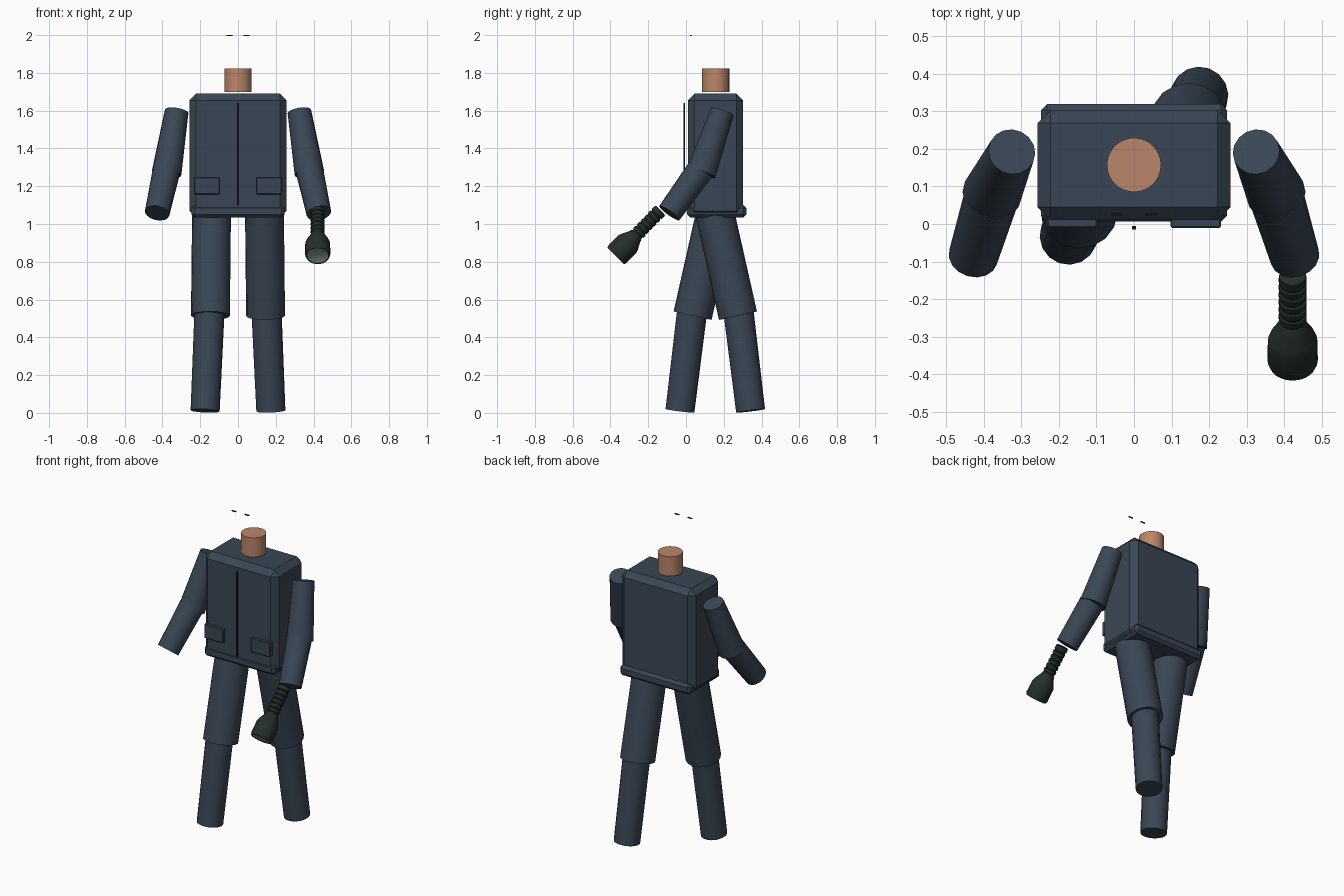
import bpy, bmesh, math
from mathutils import Vector, Matrix

if "Cube" in bpy.data.objects:
    bpy.data.objects.remove(bpy.data.objects["Cube"])


def material(name, rgb):
    m = bpy.data.materials.new(name)
    m.diffuse_color = (*rgb, 1)
    m.use_nodes = True
    m.node_tree.nodes["Principled BSDF"].inputs["Base Color"].default_value = m.diffuse_color
    return m


CLOTH = material("navy cloth", (0.042, 0.062, 0.09))
SKIN = material("skin", (0.50, 0.24, 0.145))
BLACK = material("black", (0.008, 0.009, 0.012))
RUBBER = material("dark green rubber", (0.018, 0.028, 0.023))
GLASS = material("lens glass", (0.26, 0.33, 0.29))


def finish(bm, name, mats, smooth):
    bmesh.ops.recalc_face_normals(bm, faces=bm.faces[:])
    me = bpy.data.meshes.new(name)
    bm.to_mesh(me)
    bm.free()
    for m in mats:
        me.materials.append(m)
    ob = bpy.data.objects.new(name, me)
    bpy.context.collection.objects.link(ob)
    if smooth:
        bpy.ops.object.select_all(action='DESELECT')
        ob.select_set(True)
        bpy.context.view_layer.objects.active = ob
        bpy.ops.object.shade_smooth_by_angle(angle=math.radians(35))
    return ob


def box(name, lo, hi, mat, bevel=0.0):
    lo, hi = Vector(lo), Vector(hi)
    bm = bmesh.new()
    bmesh.ops.create_cube(bm, size=1, matrix=Matrix.Translation((lo + hi) / 2)
                          @ Matrix.Diagonal((*(hi - lo), 1)))
    if bevel:
        bmesh.ops.bevel(bm, geom=bm.edges[:], offset=bevel, segments=1,
                        profile=0.5, affect='EDGES')
    return finish(bm, name, [mat], False)


def lathe(name, start, end, profile, mat, sides=16, lens=False):
    """Surface of revolution; profile = (distance along the axis, radius)."""
    start, axis = Vector(start), Vector(end) - Vector(start)
    rot = axis.to_track_quat('Z', 'Y').to_matrix()
    bm = bmesh.new()
    rings = []
    for d, r in profile:
        rings.append([bm.verts.new(start + rot @ Vector(
            (r * math.cos(a), r * math.sin(a), d)))
            for a in (2 * math.pi * i / sides for i in range(sides))])
    for a, b in zip(rings, rings[1:]):
        for i in range(sides):
            j = (i + 1) % sides
            bm.faces.new((a[i], a[j], b[j], b[i]))
    bm.faces.new(rings[0])
    cap = bm.faces.new(rings[-1])
    if lens:
        cap.material_index = 1
    return finish(bm, name, [mat, GLASS] if lens else [mat], True)


def limb(name, start, end, r0, r1):
    length = (Vector(end) - Vector(start)).length
    return lathe(name, start, end, [(0, r0), (length, r1)], CLOTH)


# Jacket body with chamfered edges, hem band, zip and pockets
box("jacket_body", (-0.257, 0.01, 1.035), (0.257, 0.303, 1.69), CLOTH, 0.035)
box("jacket_hem", (-0.247, 0.006, 1.035), (0.247, 0.319, 1.10), CLOTH, 0.016)
box("jacket_zip", (-0.005, -0.014, 1.10), (0.005, -0.005, 1.64), BLACK)

# Neck
lathe("neck", (0, 0.157, 1.70), (0, 0.157, 1.823),
      [(0, 0.072), (0.123, 0.072)], SKIN, 32)

for side, s in (("left", -1), ("right", 1)):
    xs = sorted((s * 0.097, s * 0.232))
    box(side + "_pocket", (xs[0], -0.01, 1.157), (xs[1], 0.02, 1.247), CLOTH, 0.004)
    # Brow marks
    xb = sorted((s * 0.03, s * 0.06))
    box(side + "_brow", (xb[0], 0.022, 1.994), (xb[1], 0.028, 2.0), BLACK)
    # Arms
    limb(side + "_upper_arm", (s * 0.325, 0.192, 1.595), (s * 0.378, 0.08, 1.27),
         0.063, 0.079)
    limb(side + "_forearm", (s * 0.378, 0.075, 1.285), (s * 0.428, -0.088, 1.058),
         0.073, 0.066)
    # Legs, left striding forward and right trailing
    y = 0.155
    limb(side + "_thigh", (s * 0.14, y - s * 0.006, 1.075), (s * 0.146, y + s * 0.12, 0.515),
         0.103, 0.103)
    limb(side + "_shin", (s * 0.15, y + s * 0.12, 0.56), (s * 0.174, y + s * 0.187, 0.011),
         0.08, 0.077)

# Torch: ribbed grip, flared head and lens
prof = [(0, 0.03), (0.004, 0.036)]
for i in range(6):
    d = 0.012 + i * 0.028
    prof += [(d, 0.037), (d + 0.016, 0.037), (d + 0.019, 0.032), (d + 0.025, 0.032)]
prof += [(0.185, 0.038), (0.20, 0.043), (0.232, 0.06), (0.25, 0.066),
         (0.325, 0.067), (0.339, 0.062), (0.335, 0.056)]
lathe("torch", (0.422, -0.135, 1.073), (0.422, -0.373, 0.83), prof, RUBBER, 24, lens=True)
